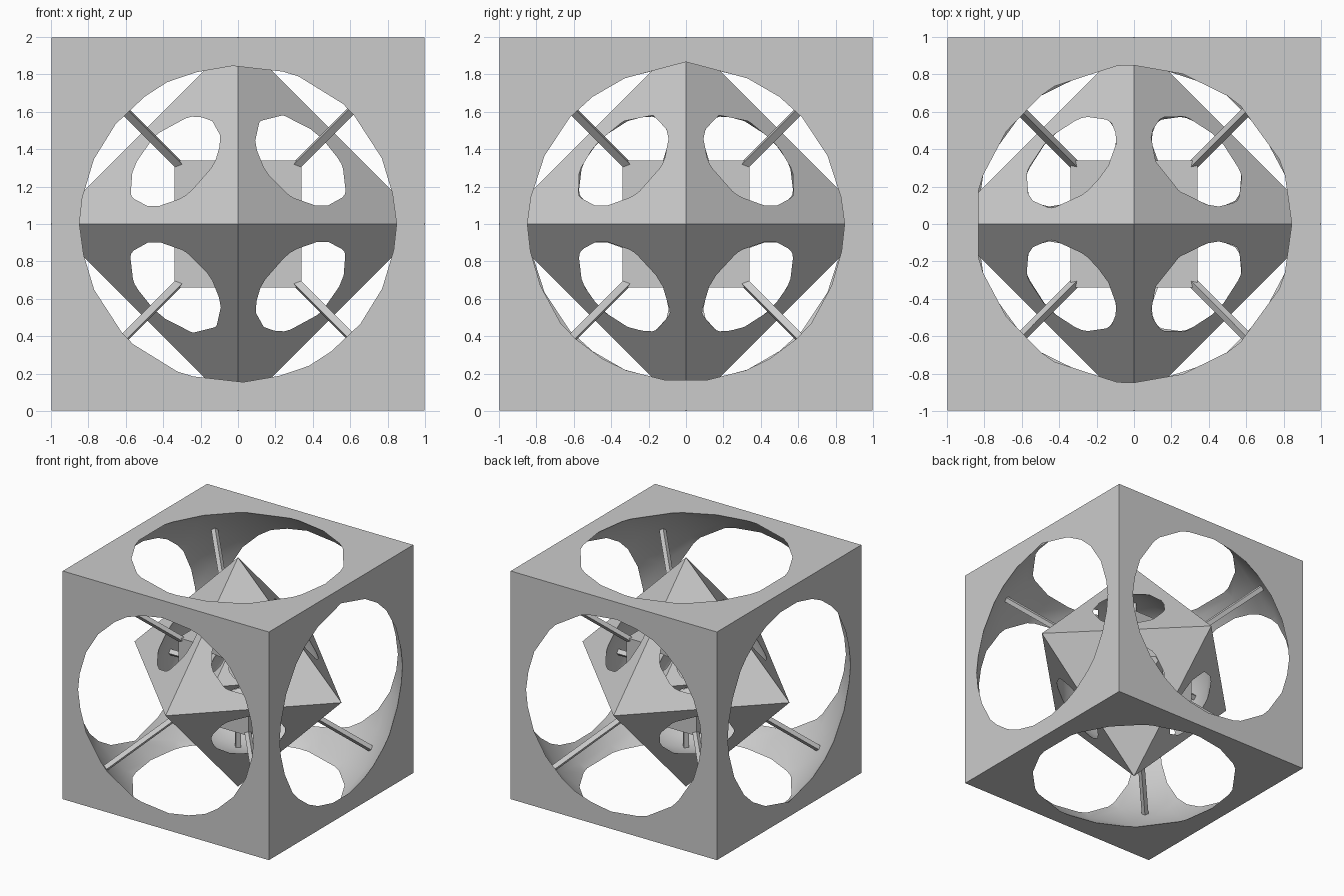
import bpy, math
from mathutils import Vector

old = bpy.data.objects.get("Cube")
if old:
    bpy.data.objects.remove(old, do_unlink=True)

CENTRE = Vector((0, 0, 1))
INNER = 0.34          # scale of the nested copy

grey = bpy.data.materials.new("plain_grey")
grey.use_nodes = True
colour = (0.6, 0.6, 0.6, 1)
grey.diffuse_color = colour
grey.node_tree.nodes["Principled BSDF"].inputs["Base Color"].default_value = colour


def hollow(obj, radius):
    """Scoop a ball out of the active object, leaving a frame with round openings."""
    bpy.ops.mesh.primitive_ico_sphere_add(subdivisions=3, radius=radius, location=CENTRE)
    ball = bpy.context.object
    bpy.ops.object.select_all(action='DESELECT')
    obj.select_set(True)
    bpy.context.view_layer.objects.active = obj
    cut = obj.modifiers.new("scoop", 'BOOLEAN')
    cut.operation, cut.solver, cut.object = 'DIFFERENCE', 'EXACT', ball
    bpy.ops.object.modifier_apply(modifier=cut.name)
    bpy.data.objects.remove(ball, do_unlink=True)
    bpy.ops.object.shade_smooth_by_angle(angle=math.radians(25))


def finish(obj, name):
    obj.name = name
    obj.data.materials.clear()
    obj.data.materials.append(grey)


def cube_frame(name, s):
    bpy.ops.mesh.primitive_cube_add(size=1.992 * s, location=CENTRE)
    obj = bpy.context.object
    finish(obj, name)
    hollow(obj, 1.32 * s)


def octahedron_frame(name, s):
    verts = [Vector(v) * s for v in
             ((1, 0, 0), (0, 1, 0), (-1, 0, 0), (0, -1, 0), (0, 0, 1), (0, 0, -1))]
    faces = [f for i in range(4) for f in ((i, (i + 1) % 4, 4), ((i + 1) % 4, i, 5))]
    mesh = bpy.data.meshes.new(name)
    mesh.from_pydata(verts, [], faces)
    obj = bpy.data.objects.new(name, mesh)
    obj.location = CENTRE
    bpy.context.collection.objects.link(obj)
    finish(obj, name)
    bpy.context.view_layer.update()
    hollow(obj, 0.655 * s)


def strut(name, direction, start, end):
    """Square rod along a direction, measured from the centre."""
    d = Vector(direction).normalized()
    bpy.ops.mesh.primitive_cylinder_add(
        vertices=4, radius=0.028, depth=end - start,
        location=CENTRE + d * (start + end) / 2,
        rotation=d.to_track_quat('Z', 'Y').to_euler())
    finish(bpy.context.object, name)


# Frames, outer pair and nested pair
for label, s in (("outer", 1), ("inner", INNER)):
    cube_frame(label + "_cube_frame", s)
    octahedron_frame(label + "_octahedron_frame", s)

# Corner struts join the two cubes
for x in (-1, 1):
    for y in (-1, 1):
        for z in (-1, 1):
            strut("corner_strut", (x, y, z), 0.55, 1.34)

# Axis struts join the two octahedra
for axis in range(3):
    for sign in (-1, 1):
        d = [0, 0, 0]
        d[axis] = sign
        strut("axis_strut", d, 0.31, 0.69)
